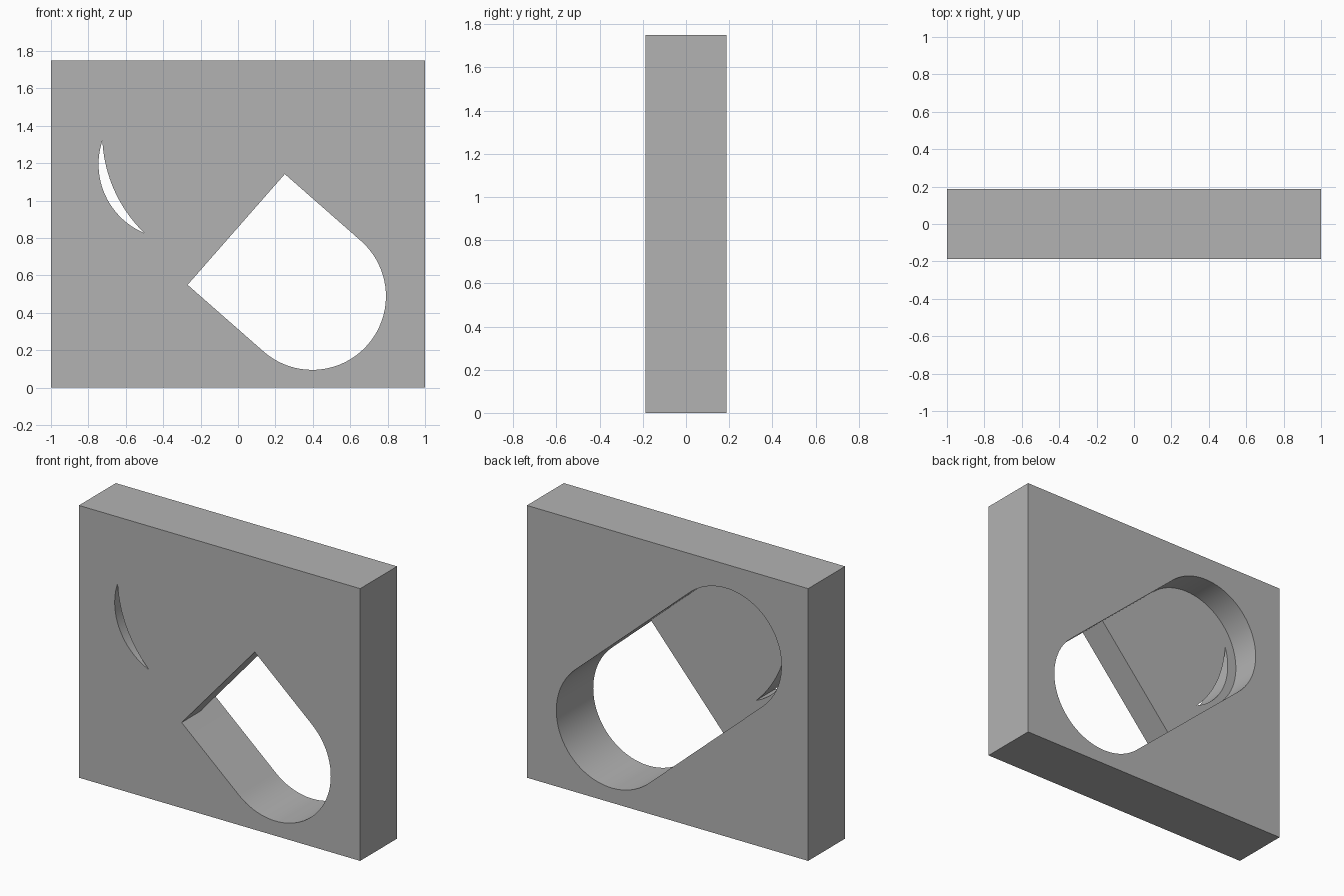
import bpy
import bmesh
from math import sin, cos, pi
from mathutils import Vector

cube = bpy.data.objects.get("Cube")
if cube:
    bpy.data.objects.remove(cube, do_unlink=True)

HALF_DEPTH = 0.1875
HEIGHT = 1.75
RADIUS = 0.394
STEPS = 40

# Slot frame in the x-z plane: axis runs from the lower round end to the upper one
low = Vector((0.397, 0.489))
axis = Vector((-0.752, 0.66)).normalized()
side = Vector((axis.y, -axis.x))
half_len = 0.541
mid = low + axis * half_len
high = low + axis * 2 * half_len


def half_round(center, direction):
    """Half circle bulging along direction, from one straight side to the other."""
    across = Vector((direction.y, -direction.x))
    return [center + RADIUS * (across * cos(pi * i / STEPS) + direction * sin(pi * i / STEPS))
            for i in range(STEPS + 1)]


def bowed(a, b, sagitta, steps=24):
    """Circular arc from a to b, bulging to the right of the chord by sagitta."""
    chord = b - a
    half = chord.length / 2
    r = (half * half + sagitta * sagitta) / (2 * sagitta)
    out = Vector((chord.y, -chord.x)).normalized()
    center = (a + b) / 2 + out * (sagitta - r)
    start = a - center
    sweep = start.angle(b - center)
    tangent = out.orthogonal() if out.orthogonal().dot(chord) > 0 else -out.orthogonal()
    return [center + r * (out * cos(t) + tangent * sin(t))
            for t in [sweep * (i / steps - 0.5) for i in range(steps + 1)]]


# Outlines
corner_a, corner_b = mid + side * RADIUS, mid - side * RADIUS
low_part = [corner_a] + half_round(low, -axis)[::-1] + [corner_b]
high_part = [corner_b] + half_round(high, axis)[::-1] + [corner_a]
slot = low_part + high_part[1:-1]
block = [Vector(p) for p in ((-1, 0), (1, 0), (1, HEIGHT), (-1, HEIGHT))]
tip_top, tip_bottom = Vector((-0.725, 1.321)), Vector((-0.5, 0.826))
crescent = bowed(tip_top, tip_bottom, 0.107) + bowed(tip_top, tip_bottom, 0.052)[-2:0:-1]

bm = bmesh.new()


def ring(points, y):
    return [bm.verts.new((p.x, y, p.y)) for p in points]


def wall(points, y0, y1):
    a, b = ring(points, y0), ring(points, y1)
    for i in range(len(a)):
        bm.faces.new((a[i - 1], a[i], b[i], b[i - 1]))


def cap(outlines, y):
    edges = []
    for points in outlines:
        v = ring(points, y)
        edges += [bm.edges.new((v[i - 1], v[i])) for i in range(len(v))]
    bmesh.ops.triangle_fill(bm, use_beauty=True, edges=edges, normal=(0, 1, 0))


# Outer sides, front opening, crescent opening and the pocket behind
wall(block, -HALF_DEPTH, HALF_DEPTH)
wall(low_part, -HALF_DEPTH, 0)
wall(crescent, -HALF_DEPTH, 0)
back_slot = slot
a, b = ring(back_slot, 0), ring(back_slot, HALF_DEPTH)
for i in range(len(a)):
    bm.faces.new((a[i - 1], a[i], b[i], b[i - 1]))

# Front face, back face and pocket floor
cap([block, low_part, crescent], -HALF_DEPTH)
cap([block, slot], HALF_DEPTH)
cap([high_part, crescent], 0)

bmesh.ops.remove_doubles(bm, verts=bm.verts, dist=1e-5)
bmesh.ops.recalc_face_normals(bm, faces=bm.faces)

mesh = bpy.data.meshes.new("slotted_block")
bm.to_mesh(mesh)
bm.free()
obj = bpy.data.objects.new("slotted_block", mesh)
bpy.context.collection.objects.link(obj)

# Plain grey
grey = bpy.data.materials.new("plain_grey")
grey.use_nodes = True
colour = (0.45, 0.45, 0.45, 1)
grey.diffuse_color = colour
grey.node_tree.nodes["Principled BSDF"].inputs["Base Color"].default_value = colour
mesh.materials.append(grey)

# Smooth round walls, keep corners sharp
bpy.ops.object.select_all(action="DESELECT")
obj.select_set(True)
bpy.context.view_layer.objects.active = obj
bpy.ops.object.shade_smooth_by_angle(angle=0.5)
